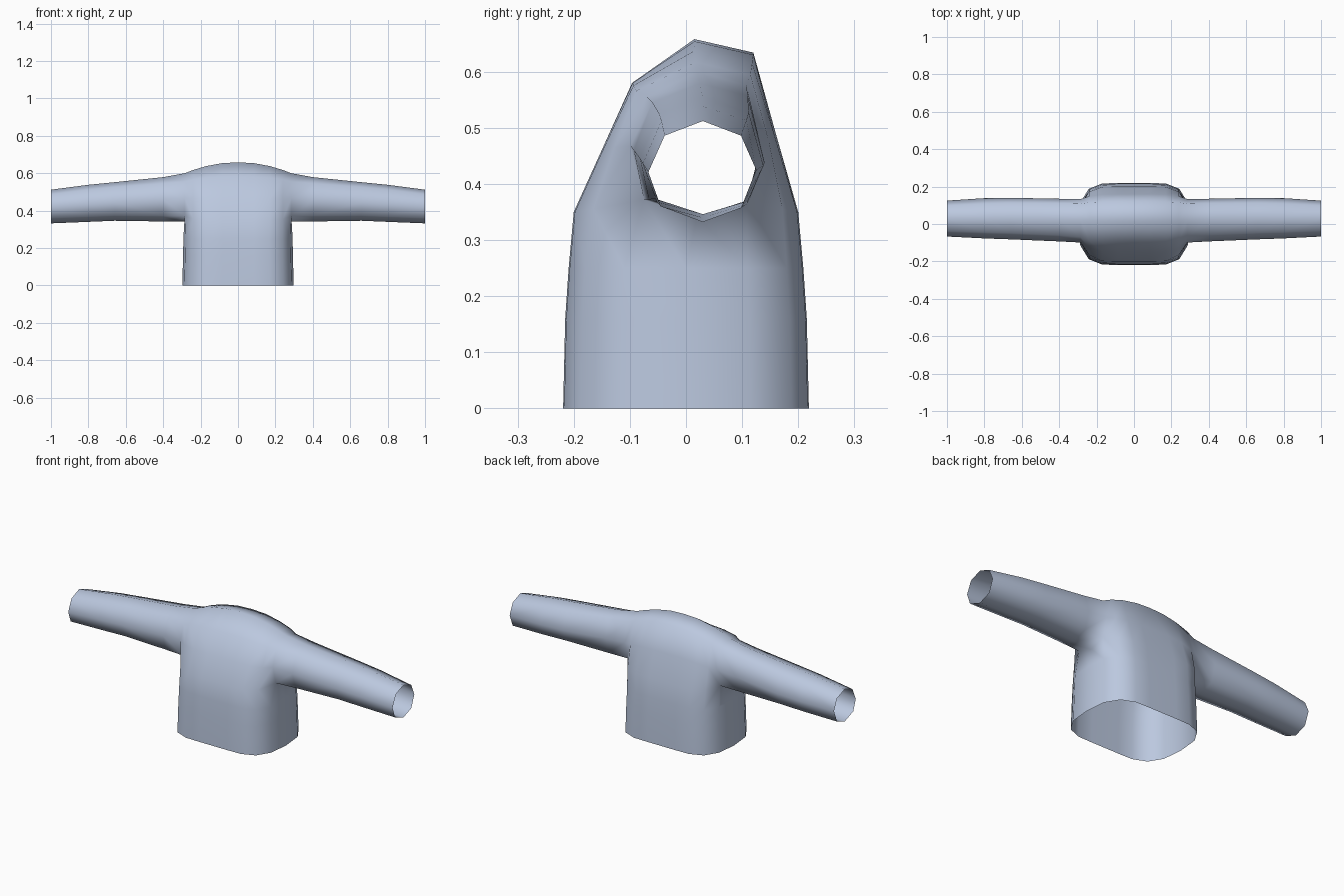
import bpy, bmesh

cloth = bpy.data.materials.new("pale_blue_cloth")
cloth.diffuse_color = (0.50, 0.58, 0.74, 1)

# Cross-sections (y, z) over the shoulder: armpit front, front, top front, top,
# top back, back, armpit back; the eighth point closes the sleeve underneath
sections = [
    (0.00, [(-.20, .35), (-.148, .465), (-.096, .58), (.015, .658), (.12, .634), (.16, .49), (.20, .35)]),
    (0.085, [(-.20, .35), (-.148, .465), (-.095, .58), (.015, .654), (.12, .630), (.16, .49), (.20, .35)]),
    (0.17, [(-.198, .35), (-.146, .465), (-.094, .575), (.016, .638), (.118, .615), (.158, .485), (.198, .35)]),
    (0.24, [(-.165, .355), (-.128, .465), (-.088, .566), (.018, .617), (.115, .594), (.148, .475), (.172, .355)]),
    (0.285, [(-.075, .372), (-.099, .468), (-.07, .555), (.02, .600), (.108, .575), (.134, .468), (.108, .370), (.02, .342)]),
    (0.40, [(-.066, .372), (-.093, .46), (-.06, .545), (.025, .579), (.110, .557), (.135, .46), (.110, .370), (.025, .342)]),
    (0.66, [(-.056, .374), (-.082, .445), (-.048, .525), (.03, .552), (.112, .527), (.140, .438), (.112, .370), (.03, .346)]),
    (0.80, [(-.052, .368), (-.077, .436), (-.044, .512), (.03, .538), (.108, .513), (.138, .432), (.108, .364), (.03, .340)]),
    (1.00, [(-.045, .360), (-.067, .421), (-.038, .486), (.03, .512), (.098, .486), (.125, .425), (.098, .357), (.03, .332)]),
]
BODY = 5          # sections that belong to the torso
# Torso outline (x, half depth) for the straight lower part, centre to side
outline = [(0, .219), (.085, .219), (.17, .217), (.242, .188), (.287, .115)]

bm = bmesh.new()
rings = [[bm.verts.new((x, y, z)) for y, z in pts] for x, pts in sections]

# Shoulder part of the torso
for a, b in zip(rings[:BODY - 1], rings[1:BODY]):
    for j in range(6):
        bm.faces.new((a[j], b[j], b[j + 1], a[j + 1]))

# Sleeve tube
for a, b in zip(rings[BODY - 1:], rings[BODY:]):
    for j in range(8):
        k = (j + 1) % 8
        bm.faces.new((a[j], b[j], b[k], a[k]))

# Lower torso: hang rows from the edge under the shoulders and the armpit
upper = [r[0] for r in rings[:BODY]] + [rings[BODY - 1][7]] + [r[6] for r in reversed(rings[:BODY])]
for z, sx, sy in ((.25, .98, .955), (.16, .985, .983), (0, 1, 1)):
    front = [(x * sx, -d * sy) for x, d in outline]
    back = [(x, -y) for x, y in reversed(front)]
    row = [bm.verts.new((x, y, z)) for x, y in front + [(.298 * sx, 0)] + back]
    for i in range(len(row) - 1):
        bm.faces.new((upper[i], row[i], row[i + 1], upper[i + 1]))
    upper = row

bmesh.ops.recalc_face_normals(bm, faces=bm.faces)
if max(bm.faces, key=lambda f: f.calc_center_median().z).normal.z < 0:
    bmesh.ops.reverse_faces(bm, faces=bm.faces)
for f in bm.faces:
    f.smooth = True

mesh = bpy.data.meshes.new("shirt")
bm.to_mesh(mesh)
bm.free()
mesh.materials.append(cloth)
shirt = bpy.data.objects.new("shirt", mesh)
bpy.context.collection.objects.link(shirt)

# Second half
mirror = shirt.modifiers.new("mirror", 'MIRROR')
mirror.use_clip = True
mirror.merge_threshold = 0.001
